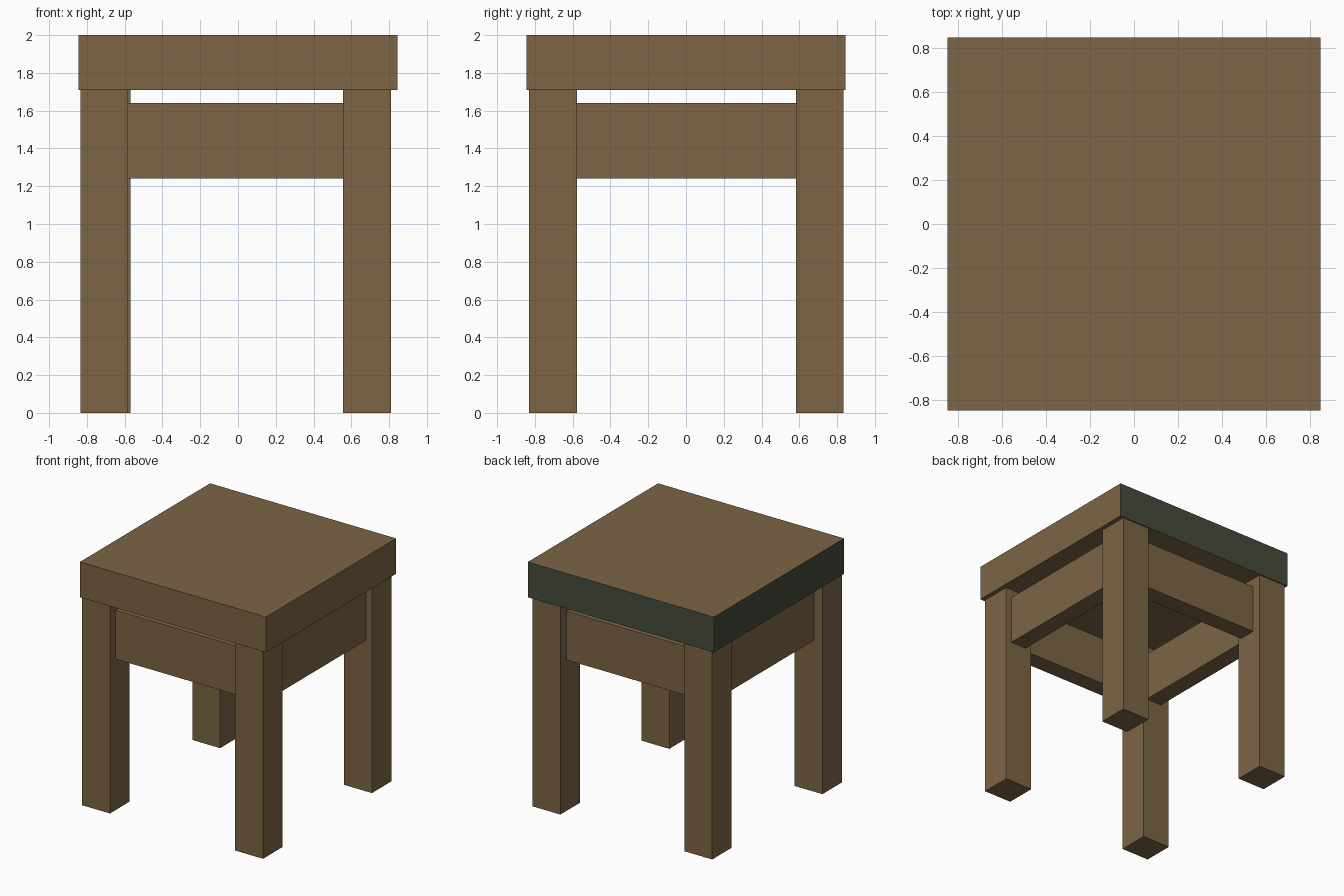
import bpy, bmesh

if "Cube" in bpy.data.objects:
    bpy.data.objects.remove(bpy.data.objects["Cube"])


def linear(c):
    c /= 255
    return c / 12.92 if c <= 0.04045 else ((c + 0.055) / 1.055) ** 2.4


def material(name, rgb):
    m = bpy.data.materials.new(name)
    m.diffuse_color = (*[linear(c) for c in rgb], 1)
    m.use_nodes = True
    m.node_tree.nodes["Principled BSDF"].inputs["Base Color"].default_value = m.diffuse_color
    return m


brown = material("brown_wood", (124, 101, 69))
green = material("dark_green", (70, 75, 59))


def box(name, x, y, z):
    """Box from (min, max) ranges on each axis."""
    bm = bmesh.new()
    bmesh.ops.create_cube(bm, size=1)
    for v in bm.verts:
        v.co = [r[0] if c < 0 else r[1] for c, r in zip(v.co, (x, y, z))]
    bm.normal_update()
    me = bpy.data.meshes.new(name)
    bm.to_mesh(me)
    bm.free()
    me.materials.append(brown)
    ob = bpy.data.objects.new(name, me)
    bpy.context.collection.objects.link(ob)
    return ob


# Seat slab: back and left edges are dark green
seat = box("seat", (-0.845, 0.845), (-0.845, 0.845), (1.71, 2.0))
seat.data.materials.append(green)
for p in seat.data.polygons:
    if p.normal.y > 0.5 or p.normal.x < -0.5:
        p.material_index = 1

# Legs, the left pair slightly out of line
LEG = 0.253
for name, x, y in (("front_left_leg", -0.835, -0.83),
                   ("front_right_leg", 0.556, -0.83),
                   ("back_left_leg", -0.823, 0.582),
                   ("back_right_leg", 0.556, 0.582)):
    box(name, (x, x + LEG), (y, y + LEG), (0, 1.71))

# Apron rails between the legs, set back from the leg faces
OUT, IN, END = 0.757, 0.612, 0.6
Z = (1.24, 1.64)
for name, side in (("front", (-OUT, -IN)), ("back", (IN, OUT))):
    box(name + "_rail", (-END, END), side, Z)
for name, side in (("left", (-OUT, -IN)), ("right", (IN, OUT))):
    box(name + "_rail", side, (-END, END), Z)
